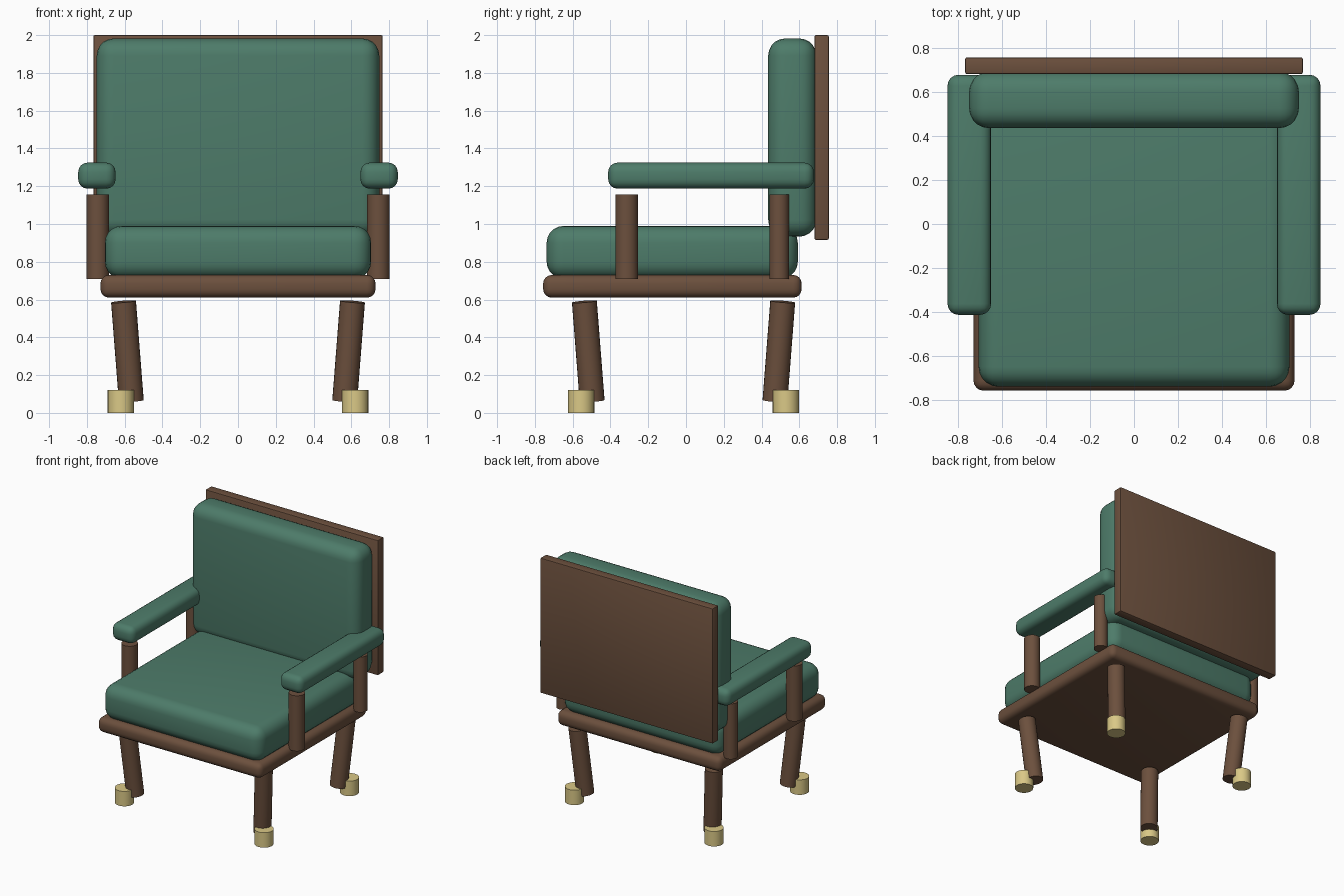
import bpy
from mathutils import Vector

if "Cube" in bpy.data.objects:
    bpy.data.objects.remove(bpy.data.objects["Cube"])


def material(name, rgb):
    m = bpy.data.materials.new(name)
    m.diffuse_color = (*rgb, 1)
    m.use_nodes = True
    m.node_tree.nodes["Principled BSDF"].inputs["Base Color"].default_value = m.diffuse_color
    return m


GREEN = material("green_fabric", (0.075, 0.2, 0.143))
WOOD = material("brown_wood", (0.15, 0.08, 0.047))
BRASS = material("brass", (0.7, 0.58, 0.24))


def finish(ob, name, mat):
    ob.name = name
    ob.data.materials.append(mat)
    bpy.ops.object.shade_smooth_by_angle(angle=0.6)
    return ob


def rounded_box(name, lo, hi, radius, segments, mat):
    lo, hi = Vector(lo), Vector(hi)
    bpy.ops.mesh.primitive_cube_add(size=1, location=(lo + hi) / 2)
    ob = bpy.context.object
    ob.scale = hi - lo
    bpy.ops.object.transform_apply(location=False, rotation=False, scale=True)
    mod = ob.modifiers.new("Bevel", 'BEVEL')
    mod.width = radius
    mod.segments = segments
    bpy.ops.object.modifier_apply(modifier=mod.name)
    return finish(ob, name, mat)


def rod(name, a, b, radius, mat):
    a, b = Vector(a), Vector(b)
    bpy.ops.mesh.primitive_cylinder_add(
        vertices=24, radius=radius, depth=(b - a).length, location=(a + b) / 2,
        rotation=(b - a).to_track_quat('Z', 'Y').to_euler())
    return finish(bpy.context.object, name, mat)


# Seat frame and cushion
rounded_box("seat_frame", (-0.728, -0.756, 0.61), (0.728, 0.612, 0.73), 0.045, 4, WOOD)
rounded_box("seat_cushion", (-0.705, -0.738, 0.71), (0.705, 0.592, 0.99), 0.09, 5, GREEN)

# Back panel and cushion
rounded_box("back_panel", (-0.766, 0.68, 0.916), (0.766, 0.756, 2.0), 0.008, 2, WOOD)
rounded_box("back_cushion", (-0.748, 0.435, 0.933), (0.748, 0.69, 1.982), 0.09, 5, GREEN)

for side, s in (("left", -1), ("right", 1)):
    # Armrest pad
    x0, x1 = sorted((s * 0.648, s * 0.846))
    rounded_box(f"arm_pad_{side}", (x0, -0.412, 1.187), (x1, 0.677, 1.325), 0.05, 4, GREEN)

    # Armrest posts
    for end, y, r in (("front", -0.314, 0.06), ("rear", 0.493, 0.052)):
        rod(f"arm_post_{end}_{side}", (s * 0.743, y, 0.71), (s * 0.743, y, 1.155), r, WOOD)

    # Slanted legs and brass feet, mirrored about the seat frame's centre
    for end, t in (("front", -1), ("rear", 1)):
        yc = -0.013
        rod(f"leg_{end}_{side}", (s * 0.565, yc + t * 0.484, 0.063),
            (s * 0.606, yc + t * 0.525, 0.589), 0.066, WOOD)
        fx, fy = s * 0.62, yc + t * 0.542
        rod(f"foot_{end}_{side}", (fx, fy, 0), (fx, fy, 0.12), 0.07, BRASS)
